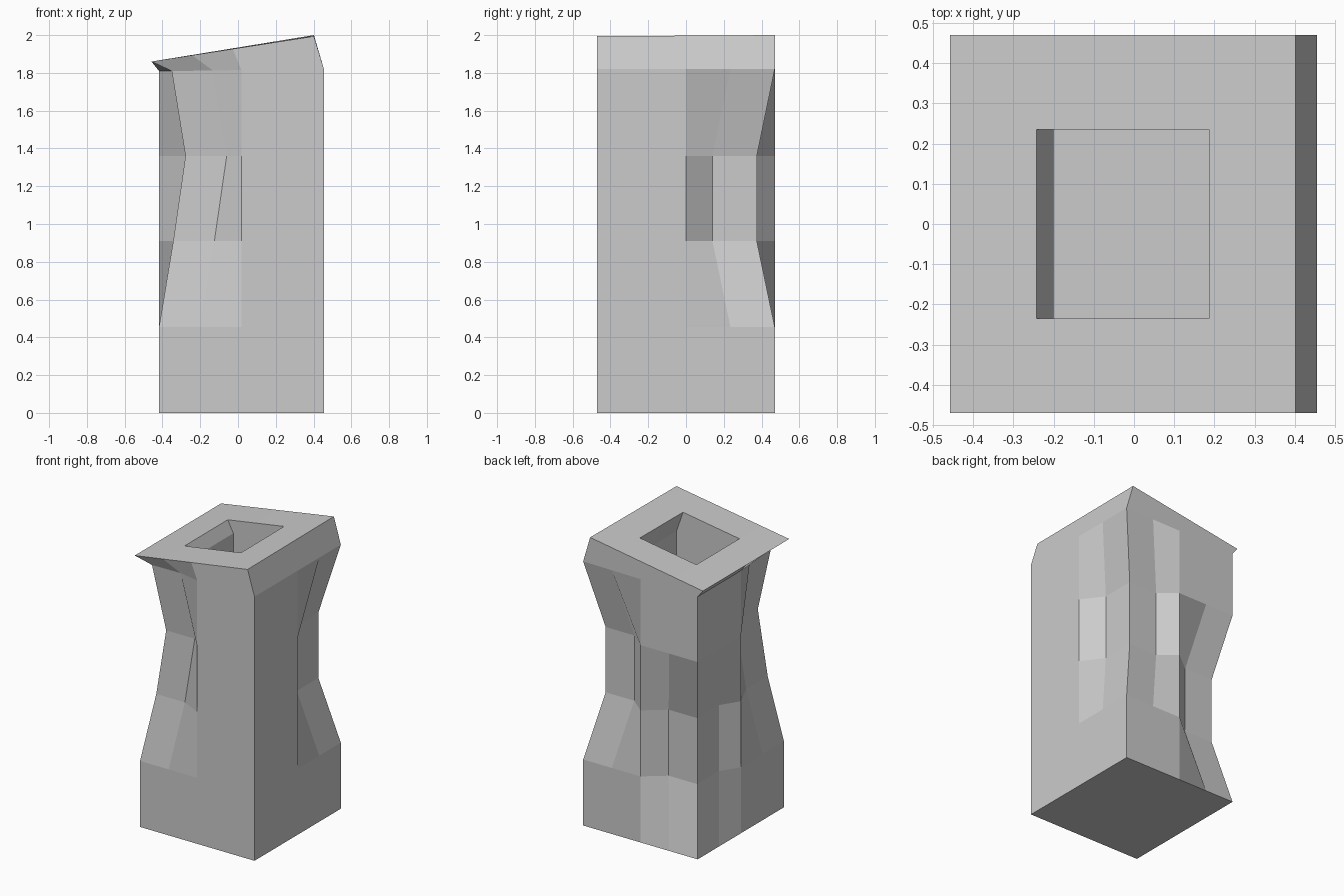
import bpy
import bmesh

if "Cube" in bpy.data.objects:
    bpy.data.objects.remove(bpy.data.objects["Cube"])

# Grid lines of the tower: 4 x 4 cells across, 5 levels of cells high
XS = [-0.418, -0.2, 0.018, 0.237, 0.455]
YS = [-0.47, -0.235, 0.0, 0.235, 0.47]
ZS = [0.0, 0.455, 0.91, 1.36, 1.81, 2.0]

# Inward pushes of the outer wall at three corners, by level
FRONT_LEFT = {2: (0.075, 0.07), 3: (0.14, 0.085), 4: (0.067, 0.035)}
BACK_RIGHT = {2: (-0.105, -0.095), 3: (-0.105, -0.095)}
BACK_LEFT = {1: (0.08, -0.11), 2: (0.08, -0.11)}


def position(i, j, k):
    x, y, z = XS[i], YS[j], ZS[k]
    if i in (0, 4) or j in (0, 4):
        push = (0, 0)
        if i < 2 and j < 2:
            push = FRONT_LEFT.get(k, push)
        elif i > 2 and j > 2:
            push = BACK_RIGHT.get(k, push)
        elif i < 2 and j > 2:
            push = BACK_LEFT.get(k, push)
        x, y = x + push[0], y + push[1]
    if k == 4:
        z += 0.01 * (i / 4)
    if k == 5:  # slanted, shifted rim
        x = -0.458 + 0.86 * (i / 4)
        z = 1.86 + 0.14 * (i / 4) - 0.006 * (i / 4) * (1 - j / 4)
    return x, y, z


def solid(i, j, k):
    inside = 0 <= i < 4 and 0 <= j < 4 and 0 <= k < 5
    shaft = i in (1, 2) and j in (1, 2) and k >= 1
    return inside and not shaft


# Hollow tower: skin of all solid cells
bm = bmesh.new()
verts = {}


def vert(key):
    if key not in verts:
        verts[key] = bm.verts.new(position(*key))
    return verts[key]


for i in range(4):
    for j in range(4):
        for k in range(5):
            if not solid(i, j, k):
                continue
            for axis in range(3):
                for side in (0, 1):
                    nb = [i, j, k]
                    nb[axis] += 1 if side else -1
                    if solid(*nb):
                        continue
                    loop = []
                    for a, b in ((0, 0), (1, 0), (1, 1), (0, 1)):
                        key = [i, j, k]
                        key[axis] += side
                        key[(axis + 1) % 3] += a
                        key[(axis + 2) % 3] += b
                        loop.append(vert(tuple(key)))
                    bm.faces.new(loop if side else loop[::-1])

mesh = bpy.data.meshes.new("hollow_tower")
bm.to_mesh(mesh)
bm.free()
tower = bpy.data.objects.new("hollow_tower", mesh)
bpy.context.collection.objects.link(tower)
